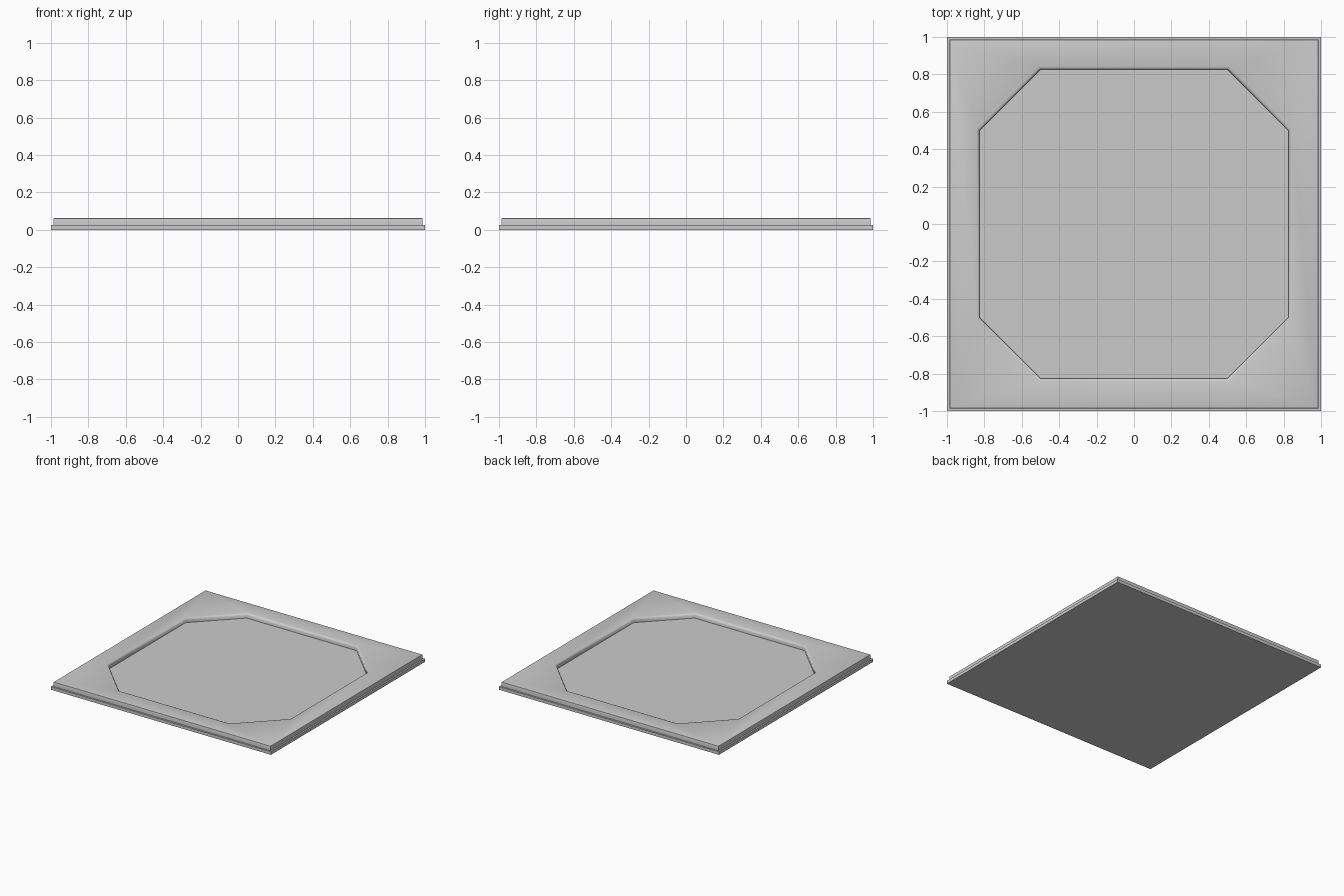
import bpy, bmesh

cube = bpy.data.objects.get("Cube")
if cube:
    bpy.data.objects.remove(cube, do_unlink=True)

# Single grey material
grey = bpy.data.materials.new("plain grey")
grey.use_nodes = True
colour = (0.6, 0.6, 0.6, 1)
grey.diffuse_color = colour
grey.node_tree.nodes["Principled BSDF"].inputs["Base Color"].default_value = colour

BASE_Z, TOP_Z = 0.025, 0.063


def square(h):
    return [(-h, -h), (h, -h), (h, h), (-h, h)]


def octagon(grow=0.0):
    a, b = 0.5 + grow * 0.414, 0.825 + grow
    return [(-a, -b), (a, -b), (b, -a), (b, a), (a, b), (-a, b), (-b, a), (-b, -a)]


def ring(bm, outline, z):
    return [bm.verts.new((x, y, z)) for x, y in outline]


def bridge(bm, low, high):
    n = len(low)
    for i in range(n):
        j = (i + 1) % n
        bm.faces.new((low[i], low[j], high[j], high[i]))


def finish(bm, name):
    mesh = bpy.data.meshes.new(name)
    bm.to_mesh(mesh)
    bm.free()
    mesh.materials.append(grey)
    obj = bpy.data.objects.new(name, mesh)
    bpy.context.collection.objects.link(obj)
    bpy.ops.object.select_all(action='DESELECT')
    obj.select_set(True)
    bpy.context.view_layer.objects.active = obj
    bpy.ops.object.shade_smooth_by_angle(angle=0.9)
    return obj


# Flat base plate, whose top is also the floor of the recess
bm = bmesh.new()
low, high = ring(bm, square(1.0), 0), ring(bm, square(1.0), BASE_Z)
bm.faces.new(low[::-1])
bridge(bm, low, high)
bm.faces.new(high)
finish(bm, "base_plate")

# Raised frame: softened outer edge, octagonal opening with softened lip
bm = bmesh.new()
outer = [ring(bm, square(h), z) for h, z in
         ((0.987, BASE_Z), (0.987, TOP_Z - 0.008), (0.985, TOP_Z - 0.002), (0.979, TOP_Z))]
inner = [ring(bm, octagon(g), z) for g, z in
         ((0.016, TOP_Z), (0.006, TOP_Z - 0.004), (0, TOP_Z - 0.014), (0, BASE_Z))]
for loops in (outer, inner):
    for a, b in zip(loops, loops[1:]):
        bridge(bm, a, b)

# Frame top: a strip along each side and a triangle at each corner
corner, lip = outer[-1], inner[0]
for i in range(4):
    j = (i + 1) % 4
    bm.faces.new((corner[i], corner[j], lip[2 * i + 1], lip[2 * i]))
    bm.faces.new((corner[j], lip[(2 * i + 2) % 8], lip[2 * i + 1]))
finish(bm, "raised_frame")
